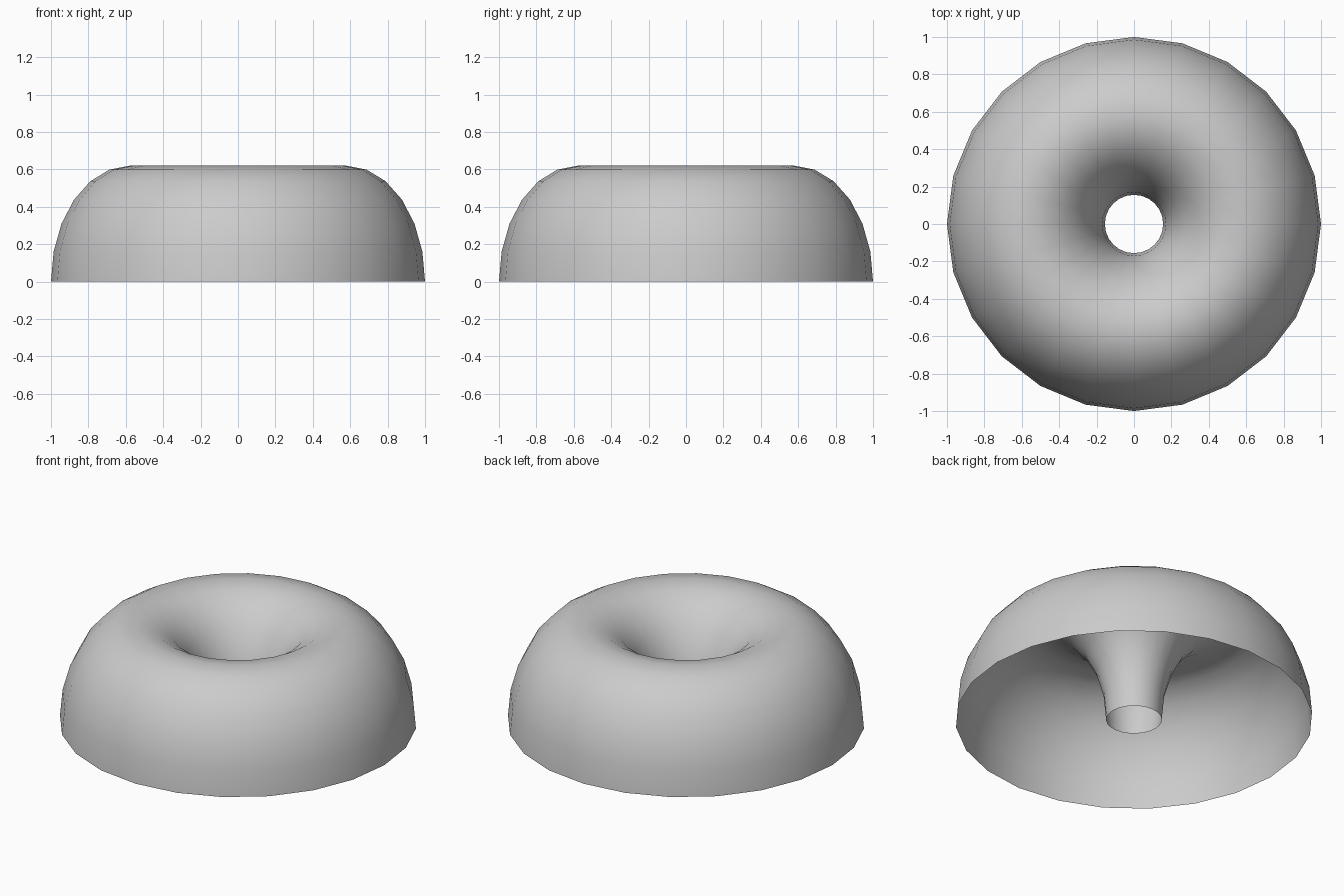
import bpy, bmesh
from math import cos, sin, pi

if "Cube" in bpy.data.objects:
    bpy.data.objects.remove(bpy.data.objects["Cube"])

SEGMENTS = 24        # sides around the ring
STEPS = 12           # steps over the half-elliptical tube profile
RING_R, TUBE_R, HEIGHT = 0.578, 0.422, 0.62

# Open half ring: arched profile spun about z
bm = bmesh.new()
rings = []
for j in range(STEPS + 1):
    a = pi * j / STEPS
    r, z = RING_R + TUBE_R * cos(a), HEIGHT * sin(a)
    rings.append([bm.verts.new((r * cos(2 * pi * i / SEGMENTS),
                                r * sin(2 * pi * i / SEGMENTS), z))
                  for i in range(SEGMENTS)])
for lower, upper in zip(rings, rings[1:]):
    for i in range(SEGMENTS):
        k = (i + 1) % SEGMENTS
        face = bm.faces.new((lower[i], lower[k], upper[k], upper[i]))
        face.smooth = True

mesh = bpy.data.meshes.new("half_ring_shell")
bm.to_mesh(mesh)
bm.free()
shell = bpy.data.objects.new("half_ring_shell", mesh)
bpy.context.collection.objects.link(shell)
